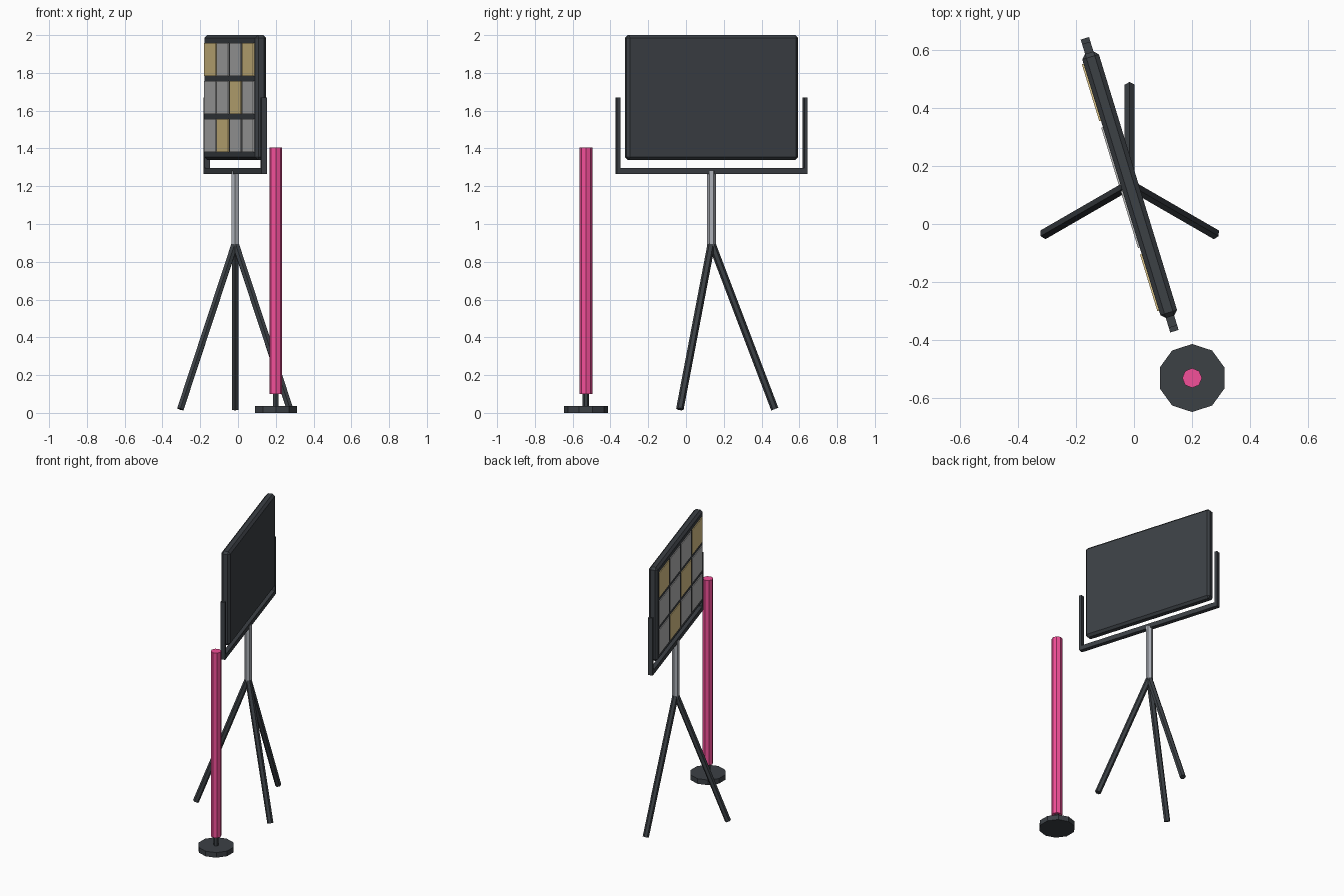
import bpy
from math import radians, atan2, sin, cos, hypot
from mathutils import Matrix, Vector

if "Cube" in bpy.data.objects:
    bpy.data.objects.remove(bpy.data.objects["Cube"])


def mat(name, rgb):
    m = bpy.data.materials.new(name)
    m.diffuse_color = (*rgb, 1)
    m.use_nodes = True
    m.node_tree.nodes["Principled BSDF"].inputs["Base Color"].default_value = m.diffuse_color
    return m


DARK = mat("dark_metal", (0.045, 0.052, 0.06))
STEEL = mat("steel", (0.42, 0.44, 0.48))
PINK = mat("pink_glow", (0.9, 0.08, 0.32))
WARM = mat("warm_cell", (0.75, 0.58, 0.26))
COOL = mat("cool_cell", (0.48, 0.48, 0.48))

CX, CY = -0.015, 0.135          # stand axis
HEAD = Matrix.Translation((CX, CY, 0)) @ Matrix.Rotation(radians(-73), 4, 'Z')


def finish(name, m):
    o = bpy.context.object
    o.name = name
    o.data.materials.append(m)
    return o


def head_box(name, loc, size, m, bevel=0):
    """Box placed in the turned frame of the lamp head."""
    bpy.ops.mesh.primitive_cube_add(size=1)
    o = finish(name, m)
    o.data.transform(Matrix.Diagonal((*size, 1)))
    o.matrix_world = HEAD @ Matrix.Translation(loc)
    if bevel:
        b = o.modifiers.new("bevel", 'BEVEL')
        b.width = bevel
        b.segments = 1
    return o


def cyl(name, x, y, z0, z1, r, sides, m):
    bpy.ops.mesh.primitive_cylinder_add(vertices=sides, radius=r, depth=z1 - z0,
                                        location=(x, y, (z0 + z1) / 2))
    return finish(name, m)


# lamp panel
head_box("lamp_panel", (0, 0, 1.67), (0.95, 0.06, 0.66), DARK, 0.015)

# grid of light cells on the panel face, top row first
for row, pattern in enumerate(("WCCW", "CCWC", "CWCC")):
    for col, kind in enumerate(pattern):
        head_box(f"light_cell_{row}_{col}",
                 ((col - 1.5) * 0.228, -0.03, 1.67 + (1 - row) * 0.201),
                 (0.205, 0.012, 0.175), WARM if kind == "W" else COOL)

# U-shaped yoke
head_box("yoke_bar", (0, 0, 1.28), (1.045, 0.03, 0.032), DARK)
for side, name in ((-1, "yoke_arm_left"), (1, "yoke_arm_right")):
    head_box(name, (side * 0.518, 0, 1.468), (0.018, 0.03, 0.404), DARK)

# stand pole and tripod legs
cyl("stand_pole", CX, CY, 0.88, 1.28, 0.023, 6, STEEL)
REACH, TOP, FOOT = 0.335, 0.9, 0.02
length = hypot(REACH, TOP - FOOT)
tilt = atan2(REACH, TOP - FOOT)
for i in range(3):
    az = radians(120 * i)
    leg = cyl(f"tripod_leg_{i + 1}", 0, 0, 0, length, 0.02, 6, DARK)
    leg.location = (CX - sin(az) * REACH / 2, CY + cos(az) * REACH / 2, (TOP + FOOT) / 2)
    leg.rotation_euler = (tilt, 0, az)

# standing tube light
TX, TY = 0.2, -0.53
cyl("tube_base", TX, TY, 0, 0.036, 0.117, 10, DARK)
cyl("tube_stem", TX, TY, 0.03, 0.11, 0.017, 6, DARK)
cyl("light_tube", TX, TY, 0.1, 1.405, 0.034, 8, PINK)
